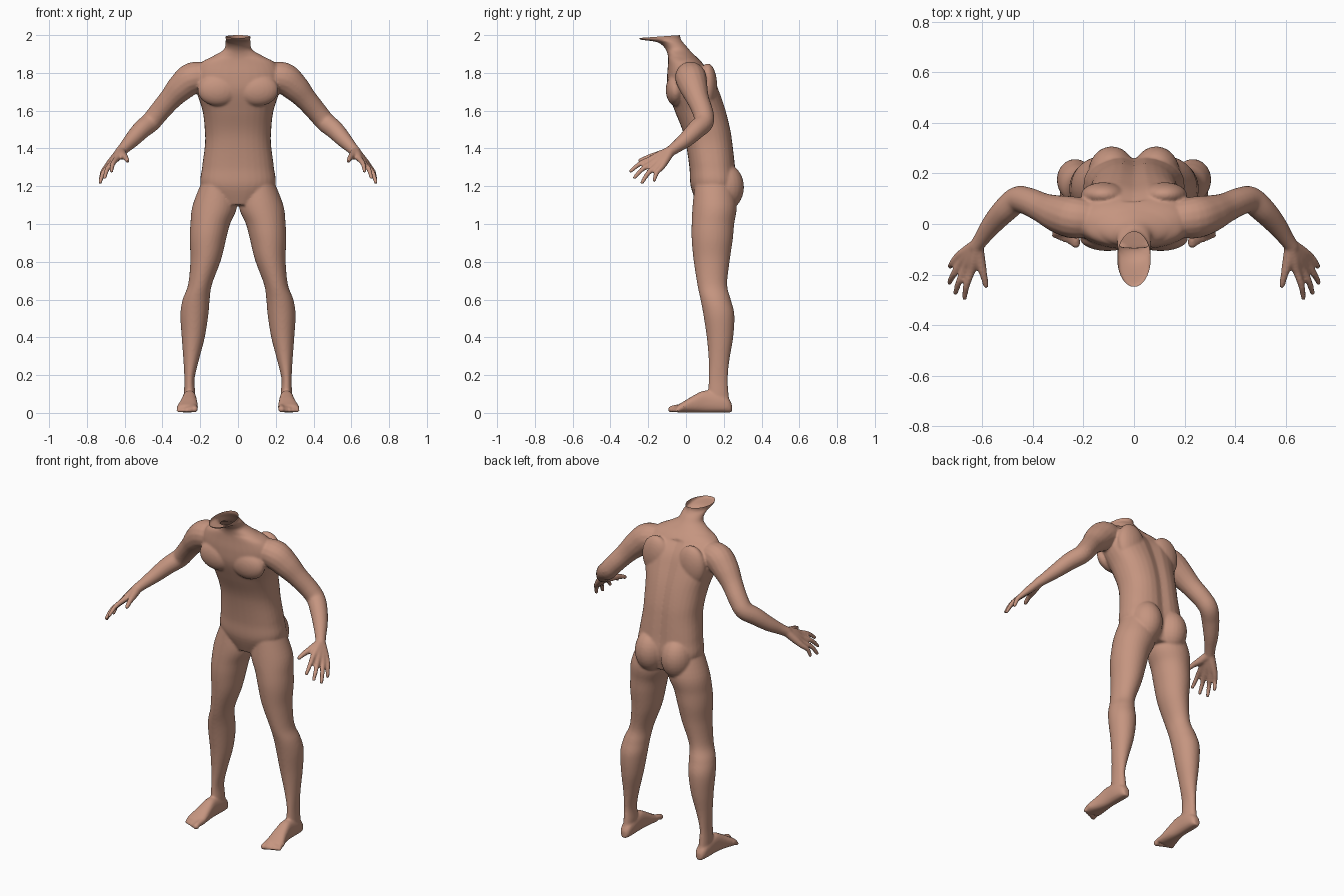
import bpy, bmesh
from math import sin, cos, pi, exp
from mathutils import Vector

cube = bpy.data.objects.get("Cube")
if cube:
    bpy.data.objects.remove(cube)

skin = bpy.data.materials.new("warm skin")
skin.use_nodes = True
tone = (0.56, 0.30, 0.215, 1)
skin.diffuse_color = tone
skin.node_tree.nodes["Principled BSDF"].inputs["Base Color"].default_value = tone

bm = bmesh.new()
SIDES = 32


def refine(rows, steps=5):
    """Catmull-Rom interpolation of number rows."""
    out = []
    for i in range(len(rows) - 1):
        a, b, c, d = (rows[min(max(i + k, 0), len(rows) - 1)] for k in (-1, 0, 1, 2))
        for s in range(steps):
            t = s / steps
            out.append([q + t / 2 * (r - p + t * (2 * p - 5 * q + 4 * r - w
                        + t * (3 * (q - r) + w - p))) for p, q, r, w in zip(a, b, c, d)])
    return out + [list(rows[-1])]


def loft(rings):
    """Closed skin through a list of point rings."""
    loops = [[bm.verts.new(p) for p in ring] for ring in rings]
    n = len(loops[0])
    for a, b in zip(loops, loops[1:]):
        for i in range(n):
            bm.faces.new((a[i], a[(i + 1) % n], b[(i + 1) % n], b[i]))
    bm.faces.new(loops[0])
    bm.faces.new(loops[-1][::-1])


def oval(x0, x1, y0, y1, power=1.0, groove=0.0):
    """Flat oval outline with an optional groove down the back."""
    pts = []
    for i in range(SIDES):
        c, s = cos(2 * pi * i / SIDES), sin(2 * pi * i / SIDES)
        x = (x1 - x0) / 2 * abs(c) ** power * (1 if c > 0 else -1)
        y = (y1 - y0) / 2 * abs(s) ** power * (1 if s > 0 else -1)
        if s > 0:
            y -= groove * exp(-(x / 0.035) ** 2)
        pts.append((x + (x0 + x1) / 2, y + (y0 + y1) / 2))
    return pts


def tube(rows, side, steps=5):
    """Round limb through rows of x, y, z, radius, with a rounded tip."""
    rows = refine(rows, steps)
    pts = [Vector((side * r[0], r[1], r[2])) for r in rows]
    rad = [r[3] for r in rows]
    end = (pts[-1] - pts[-2]).normalized()
    tip, last = pts[-1], rad[-1]
    for k in (0.5, 0.8, 0.97):
        pts.append(tip + end * last * k)
        rad.append(last * (1 - k * k) ** 0.5)
    rings = []
    for i, p in enumerate(pts):
        d = pts[min(i + 1, len(pts) - 1)] - pts[max(i - 1, 0)]
        u = d.cross(Vector((0, 0.3, 1))).normalized()
        v = d.cross(u).normalized()
        rings.append([p + rad[i] * (u * cos(2 * pi * k / 16) + v * sin(2 * pi * k / 16))
                      for k in range(16)])
    loft(rings)


def blob(centre, size):
    made = bmesh.ops.create_uvsphere(bm, u_segments=24, v_segments=16, radius=1)["verts"]
    for v in made:
        v.co = Vector(centre) + Vector(v.co[k] * size[k] for k in range(3))


# Torso and neck: height, front, back, half width
torso = [(1.1, .06, .25, .11), (1.2, .025, .275, .195), (1.3, .018, .265, .19),
         (1.42, .0, .252, .175), (1.5, -.02, .24, .176), (1.6, -.06, .215, .188),
         (1.7, -.095, .18, .22), (1.78, -.1, .145, .235), (1.85, -.095, .09, .2),
         (1.885, -.095, .055, .14), (1.92, -.105, .02, .078), (1.95, -.13, -.005, .067),
         (1.966, -.165, -.02, .067), (1.976, -.24, -.025, .065), (1.99, -.25, -.03, .066),
         (2.06, -.25, -.03, .066)]
loft([[(x, y, z) for x, y in oval(-w, w, f, b, .85 if z < 1.88 else 1,
                                  .016 if z < 1.85 else 0)]
      for z, f, b, w in refine(torso)])

# Leg: height, inner x, outer x, front, back
leg = [(1.24, .03, .185, .05, .24), (1.1, .004, .24, .035, .268), (1.0, .042, .252, .03, .255),
       (.92, .063, .256, .03, .248), (.81, .09, .252, .04, .232), (.68, .138, .264, .06, .218),
       (.6, .15, .293, .077, .237), (.52, .157, .305, .092, .256), (.4, .176, .298, .11, .25),
       (.28, .207, .289, .12, .23), (.18, .23, .284, .12, .221), (.1, .226, .286, .115, .226),
       (.04, .23, .285, .11, .235)]

# Foot from heel to ball: y, middle x, half width, top
foot = [(.243, .255, .016, .045), (.225, .255, .03, .075), (.18, .256, .036, .1),
        (.1, .257, .037, .118), (.04, .26, .045, .092), (-.01, .266, .054, .062),
        (-.045, .268, .054, .042)]

# Arm: x, y, z, radius
arm = [(.15, .02, 1.78, .07), (.235, .025, 1.775, .083), (.3, .04, 1.725, .075),
       (.36, .063, 1.66, .06), (.42, .09, 1.59, .055), (.462, .095, 1.54, .053),
       (.51, .055, 1.5, .05), (.56, .0, 1.447, .042), (.6, -.055, 1.405, .032),
       (.625, -.09, 1.38, .028)]

# Knuckle and tip of index, middle, ring and little finger
fingers = [((.643, -.185, 1.345), (.67, -.292, 1.28)), ((.667, -.178, 1.322), (.706, -.272, 1.246)),
           ((.686, -.157, 1.306), (.73, -.232, 1.22)), ((.697, -.13, 1.3), (.727, -.168, 1.232))]

for side in (-1, 1):
    loft([[(side * x, y, z) for x, y in oval(a, b, f, k)] for z, a, b, f, k in refine(leg)])
    loft([[(side * x, y, z) for x, z in oval(m - w, m + w, .002, top, .8)]
          for y, m, w, top in refine(foot)])
    # Toes shrink from the inside out
    for i in range(5):
        x, r = .23 + .021 * i, (.018 if i == 0 else .0135 - .0005 * i)
        length = .078 - .008 * i
        tube([(x, -.01, .032, r), (x, -length + .02, .027, r * .9),
              (x, -length, r + .001, r)], side)
    tube(arm, side)
    # Palm ribs and fingers
    wrist = Vector((.618, -.08, 1.388))
    for knuckle, tip in fingers:
        k, t = Vector(knuckle), Vector(tip)
        start = wrist.lerp(k, .1)
        mid = k.lerp(t, .5) + Vector((.006, -.006, .006))
        tube([(*start, .025), (*wrist.lerp(k, .6), .022), (*k, .0165),
              (*mid, .0135), (*t, .0105)], side)
    # Thumb
    tube([(.62, -.095, 1.378, .026), (.608, -.15, 1.363, .022),
          (.595, -.2, 1.352, .0155), (.585, -.243, 1.335, .012)], side)
    # Buttock, chest muscle and shoulder blade
    blob((side * .088, .205, 1.195), (.092, .102, .125))
    blob((side * .105, -.055, 1.71), (.11, .052, .085))
    blob((side * .12, .115, 1.73), (.09, .05, .12))

bmesh.ops.recalc_face_normals(bm, faces=bm.faces[:])
mesh = bpy.data.meshes.new("body")
bm.to_mesh(mesh)
bm.free()
body = bpy.data.objects.new("body", mesh)
bpy.context.scene.collection.objects.link(body)
bpy.context.view_layer.objects.active = body
body.select_set(True)

# Fuse all parts into one skin
fuse = body.modifiers.new("fuse", "REMESH")
fuse.mode = "VOXEL"
fuse.voxel_size = 0.0065
relax = body.modifiers.new("relax", "SMOOTH")
relax.factor = 0.5
relax.iterations = 7
for name in ("fuse", "relax"):
    bpy.ops.object.modifier_apply(modifier=name)

# Open the neck, leaving the forward lip under the jaw
bm = bmesh.new()
bm.from_mesh(body.data)
bmesh.ops.bisect_plane(bm, geom=bm.verts[:] + bm.edges[:] + bm.faces[:],
                       plane_co=(0, -.03, 2.0), plane_no=(0, -.07, 1), clear_outer=True)
bm.to_mesh(body.data)
bm.free()
body.data.materials.clear()
body.data.materials.append(skin)
bpy.ops.object.shade_smooth()
